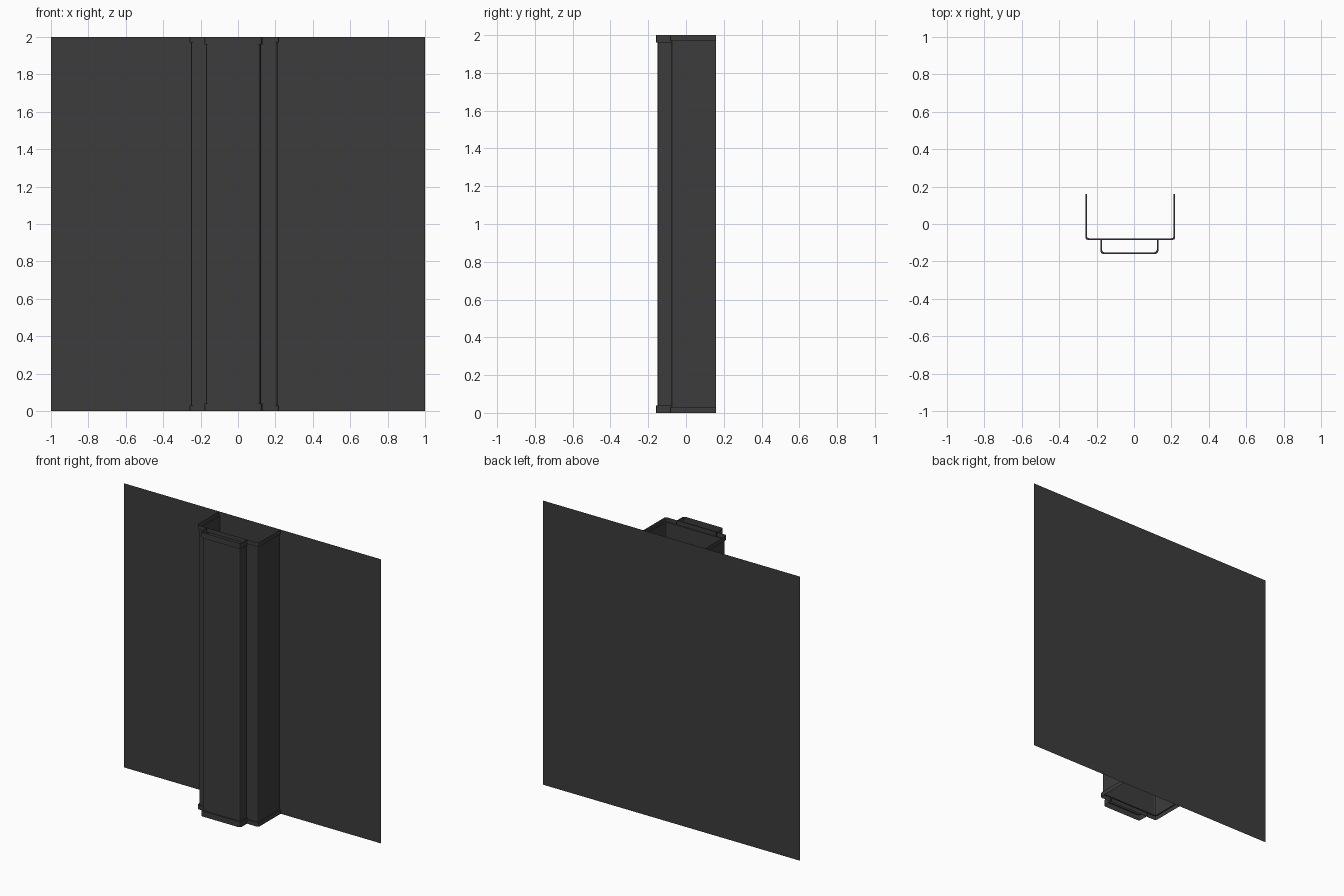
import bpy, bmesh, math

cube = bpy.data.objects.get("Cube")
if cube:
    bpy.data.objects.remove(cube)

HEIGHT = 2.0
BACK = 0.16

# One dark grey for everything
grey = bpy.data.materials.new("dark grey")
grey.use_nodes = True
color = (0.045, 0.045, 0.045, 1)
grey.diffuse_color = color
grey.node_tree.nodes["Principled BSDF"].inputs["Base Color"].default_value = color


def add_object(name, bm):
    mesh = bpy.data.meshes.new(name)
    bm.to_mesh(mesh)
    bm.free()
    mesh.materials.append(grey)
    obj = bpy.data.objects.new(name, mesh)
    bpy.context.collection.objects.link(obj)
    return obj


def channel_profile(left, right, front, back, radius, steps=2):
    """Open U shape with rounded front corners, running from back to back."""
    pts = [(left, back)]
    corners = ((left + radius, math.pi), (right - radius, 1.5 * math.pi))
    for cx, start in corners:
        for i in range(steps + 1):
            a = start + i / steps * math.pi / 2
            pts.append((cx + radius * math.cos(a), front + radius + radius * math.sin(a)))
    return pts + [(right, back)]


def add_channel(name, left, right, front, back, radius, band, lip):
    """Hollow upright channel with a raised band at each end."""
    shaft = channel_profile(left, right, front, back, radius)
    rim = channel_profile(left - lip, right + lip, front - lip, back, radius)
    levels = [(rim, 0), (rim, band), (shaft, band),
              (shaft, HEIGHT - band), (rim, HEIGHT - band), (rim, HEIGHT)]
    bm = bmesh.new()
    rows = [[bm.verts.new((x, y, z)) for x, y in pts] for pts, z in levels]
    for low, high in zip(rows, rows[1:]):
        for i in range(len(low) - 1):
            bm.faces.new((low[i], low[i + 1], high[i + 1], high[i]))
    return add_object(name, bm)


# Thin wall sheet
bm = bmesh.new()
bm.faces.new([bm.verts.new((x, BACK, z)) for x, z in
              ((-1, 0), (1, 0), (1, HEIGHT), (-1, HEIGHT))])
add_object("wall_panel", bm)

# Main pilaster and the narrower raised strip on its front
add_channel("pilaster", -0.252, 0.212, -0.078, BACK, 0.015, 0.03, 0.008)
add_channel("front_strip", -0.172, 0.122, -0.152, -0.078, 0.015, 0.04, 0.008)
